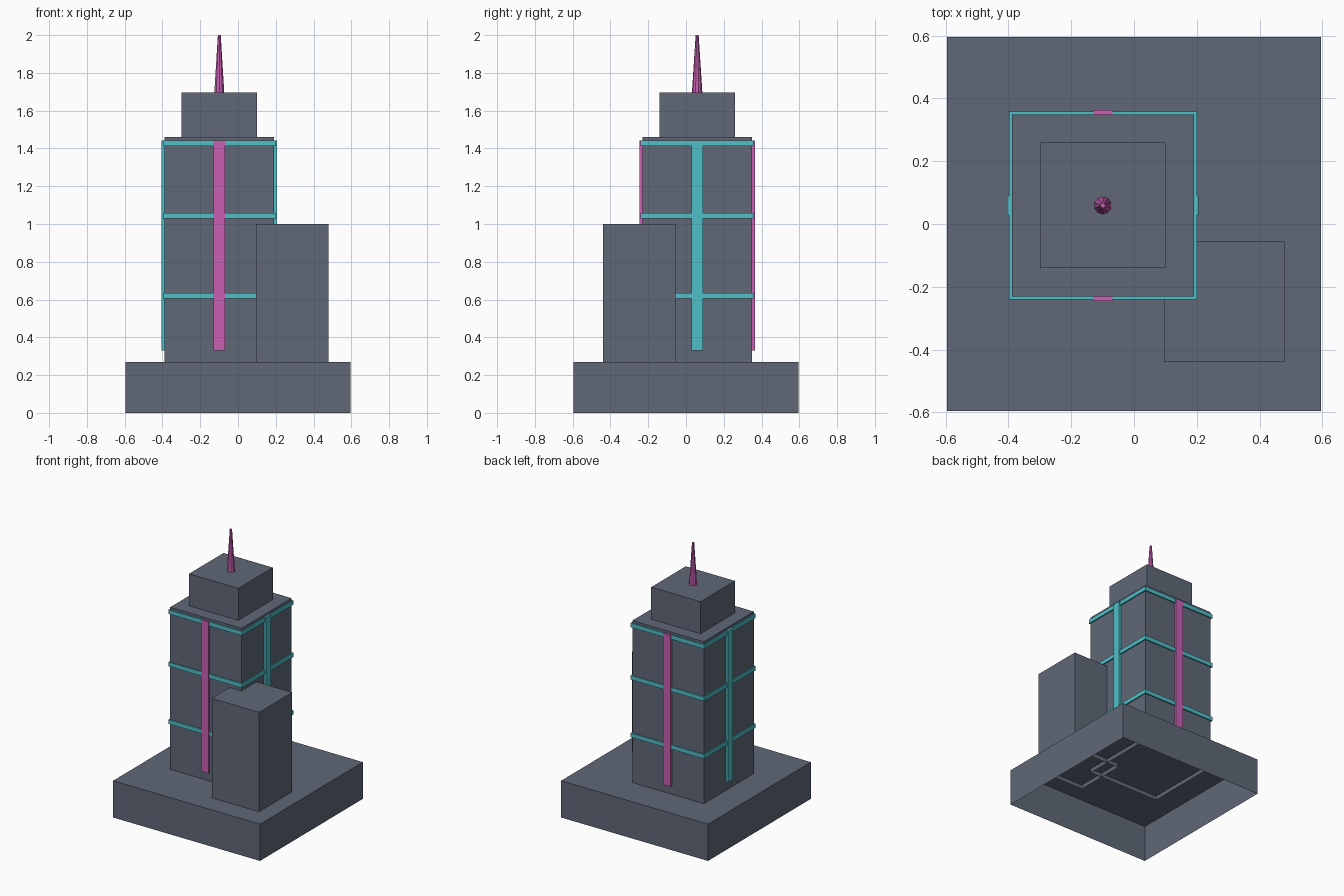
import bpy
import bmesh

default = bpy.data.objects.get("Cube")
if default:
    bpy.data.objects.remove(default, do_unlink=True)


def material(name, rgb):
    m = bpy.data.materials.new(name)
    m.use_nodes = True
    m.diffuse_color = (*rgb, 1)
    m.node_tree.nodes["Principled BSDF"].inputs["Base Color"].default_value = (*rgb, 1)
    return m


slate = material("slate grey", (0.115, 0.14, 0.185))
cyan = material("neon cyan", (0.08, 0.52, 0.58))
pink = material("neon pink", (0.58, 0.115, 0.45))


def finish(bm, name, mat):
    mesh = bpy.data.meshes.new(name)
    bm.to_mesh(mesh)
    bm.free()
    mesh.materials.append(mat)
    obj = bpy.data.objects.new(name, mesh)
    bpy.context.collection.objects.link(obj)
    return obj


def box(name, centre, size, bottom, top, mat, open_bottom=False):
    """Box from bottom to top; open_bottom leaves the underside hollow."""
    bm = bmesh.new()
    bmesh.ops.create_cube(bm, size=1)
    for v in bm.verts:
        v.co.x = centre[0] + v.co.x * size[0]
        v.co.y = centre[1] + v.co.y * size[1]
        v.co.z = top if v.co.z > 0 else bottom
    if open_bottom:
        bm.normal_update()
        under = [f for f in bm.faces if f.normal.z < -0.5]
        bmesh.ops.delete(bm, geom=under, context="FACES_ONLY")
    return finish(bm, name, mat)


# Tower axis and half width
CX, CY, HALF = -0.099, 0.059, 0.29

# Building masses, hollow underneath
box("base_block", (0, 0), (1.193, 1.193), 0, 0.27, slate, True)
box("main_tower", (CX, CY), (HALF * 2, HALF * 2), 0.24, 1.46, slate, True)
box("rooftop_block", (CX, CY), (0.4, 0.4), 1.45, 1.695, slate, True)
box("side_tower", (0.287, -0.248), (0.384, 0.384), 0.24, 1.0, slate, True)

# Horizontal light bands, four bars around the tower at each level
OUT = 0.299
THICK = 0.015
for level, z in (("lower", 0.62), ("middle", 1.043), ("upper", 1.427)):
    for side, s in (("front", -1), ("back", 1)):
        box(f"{level}_band_{side}", (CX, CY + s * (OUT - THICK / 2)),
            (OUT * 2, THICK), z - 0.015, z + 0.015, cyan)
    for side, s in (("right", -1), ("left", 1)):
        box(f"{level}_band_{side}", (CX + s * (OUT - THICK / 2), CY),
            (THICK, OUT * 2 - THICK * 2), z - 0.015, z + 0.015, cyan)

# Vertical light strips, one in the middle of each face
STRIP = 0.296
for side, s in (("front", -1), ("back", 1)):
    box(f"strip_{side}", (CX, CY + s * STRIP), (0.06, 0.018), 0.33, 1.443, pink)
for side, s in (("right", -1), ("left", 1)):
    box(f"strip_{side}", (CX + s * STRIP, CY), (0.018, 0.06), 0.33, 1.443, cyan)

# Tapered spire
bm = bmesh.new()
bmesh.ops.create_cone(bm, cap_ends=True, segments=10, radius1=0.028,
                      radius2=0.008, depth=0.31)
bmesh.ops.translate(bm, verts=bm.verts, vec=(CX, CY, 1.845))
finish(bm, "spire", pink)
